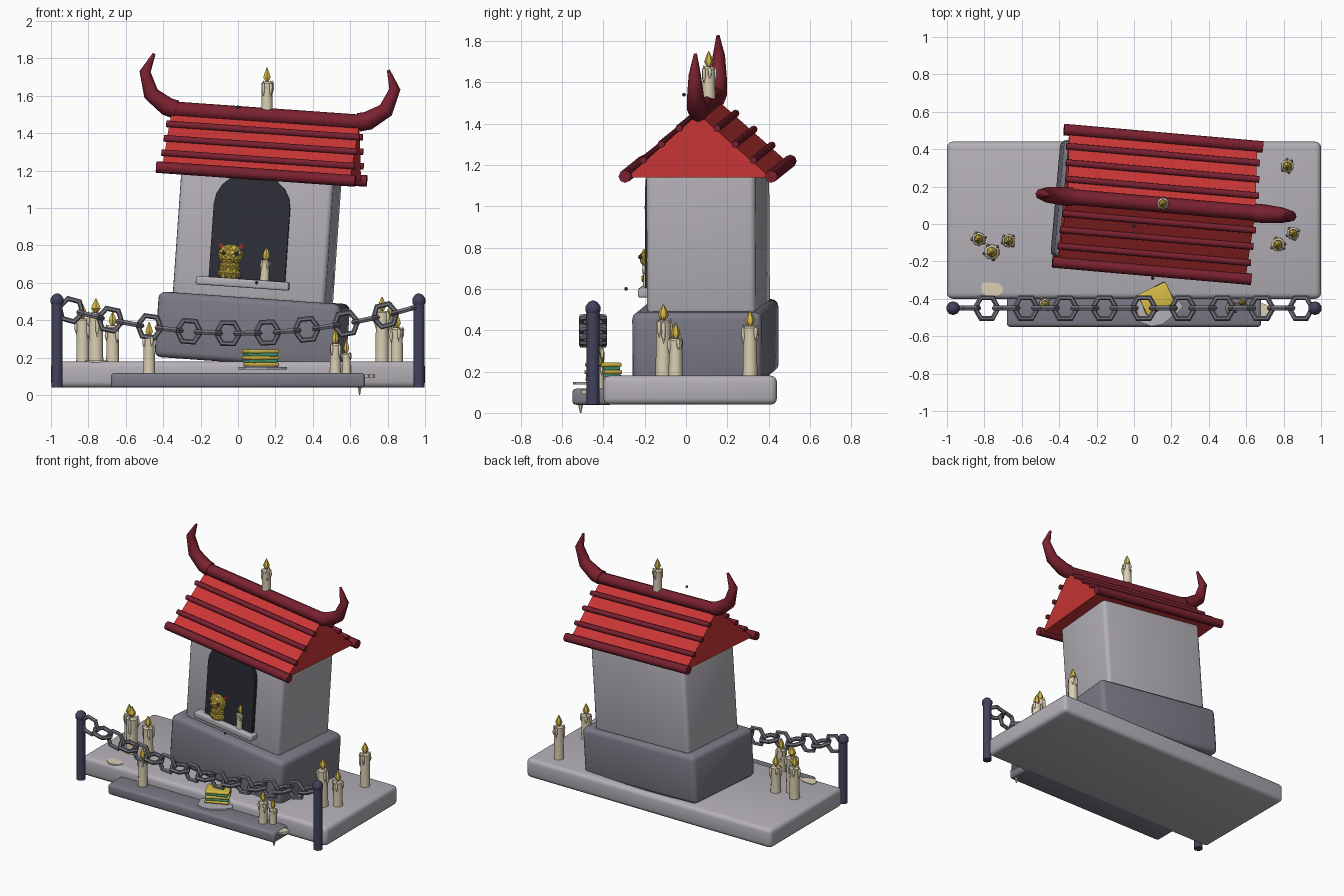
import bpy, bmesh, math, random
from math import sin, cos, pi, radians
from mathutils import Matrix, Vector

random.seed(4)
if "Cube" in bpy.data.objects:
    bpy.data.objects.remove(bpy.data.objects["Cube"])


def material(name, hex_code):
    rgb = [int(hex_code[i:i + 2], 16) / 255 for i in (0, 2, 4)]
    lin = [c / 12.92 if c < 0.04 else ((c + 0.055) / 1.055) ** 2.4 for c in rgb] + [1]
    m = bpy.data.materials.new(name)
    m.use_nodes = True
    m.diffuse_color = lin
    m.node_tree.nodes["Principled BSDF"].inputs["Base Color"].default_value = lin
    return m


STONE = material("light stone", "b4b0b7")
DARK_STONE = material("dark stone", "7b7a86")
RED = material("roof red", "cc3636")
MAROON = material("dark red", "7a2130")
NAVY = material("post navy", "41425c")
IRON = material("chain iron", "74747e")
WAX = material("cream wax", "dcd0b4")
GOLD = material("gold", "d8bc48")
BLACK = material("dark niche", "2d2e38")
GREEN = material("green", "45a37c")

# Leaning frame shared by the whole shrine building
LEAN = (Matrix.Translation((0.065, 0.095, 0.18))
        @ Matrix.Rotation(radians(-5), 4, 'Z') @ Matrix.Rotation(radians(4), 4, 'Y'))
WORLD = Matrix.Identity(4)


def finish(bm, name, mat, frame=WORLD, angle=38):
    bmesh.ops.recalc_face_normals(bm, faces=bm.faces)
    me = bpy.data.meshes.new(name)
    bm.to_mesh(me)
    bm.free()
    me.materials.append(mat)
    ob = bpy.data.objects.new(name, me)
    ob.matrix_world = frame
    bpy.context.collection.objects.link(ob)
    if angle:
        bpy.ops.object.select_all(action='DESELECT')
        ob.select_set(True)
        bpy.context.view_layer.objects.active = ob
        bpy.ops.object.shade_smooth_by_angle(angle=radians(angle))
    return ob


def box(name, center, size, mat, frame=WORLD, bevel=0.02, turn=0):
    bm = bmesh.new()
    bmesh.ops.create_cube(bm, size=1, matrix=Matrix.Diagonal((*size, 1)))
    if bevel:
        bmesh.ops.bevel(bm, geom=bm.edges[:], offset=bevel, segments=3, profile=0.5, affect='EDGES')
    return finish(bm, name, mat,
                  frame @ Matrix.Translation(center) @ Matrix.Rotation(radians(turn), 4, 'Z'))


def tube(bm, path, sides=8):
    """Loft circles along (point, radius) pairs lying in an xz plane."""
    rings = []
    pts = [Vector(p) for p, r in path]
    for i, (p, r) in enumerate(path):
        d = (pts[min(i + 1, len(pts) - 1)] - pts[max(i - 1, 0)]).normalized()
        side = Vector((0, 1, 0))
        up = d.cross(side)
        rings.append([bm.verts.new(pts[i] + r * (cos(a) * side + sin(a) * up))
                      for a in (2 * pi * k / sides for k in range(sides))])
    for a, b in zip(rings, rings[1:]):
        for k in range(sides):
            n = (k + 1) % sides
            bm.faces.new((a[k], a[n], b[n], b[k]))
    bm.faces.new(rings[0])
    bm.faces.new(rings[-1])


def tube_part(name, path, mat, frame=WORLD, sides=8):
    bm = bmesh.new()
    tube(bm, path, sides)
    return finish(bm, name, mat, frame, 50)


def upright(profile):
    return [((0, 0, z), r) for r, z in profile]


def prism(name, outline, depth_axis, a, b, mat, frame):
    """Extrude a 2D outline between a and b along x or y."""
    bm = bmesh.new()
    put = (lambda u, v, w: (w, u, v)) if depth_axis == 'X' else (lambda u, v, w: (u, w, v))
    ends = [[bm.verts.new(put(u, v, w)) for u, v in outline] for w in (a, b)]
    for e in ends:
        bm.faces.new(e)
    for k in range(len(outline)):
        n = (k + 1) % len(outline)
        bm.faces.new((ends[0][k], ends[0][n], ends[1][n], ends[1][k]))
    return finish(bm, name, mat, frame, 0)


def ball(name, center, r, mat, frame=WORLD, scale=(1, 1, 1), spike=0):
    bm = bmesh.new()
    bmesh.ops.create_icosphere(bm, subdivisions=2, radius=r, matrix=Matrix.Diagonal((*scale, 1)))
    if spike:
        bmesh.ops.poke(bm, faces=bm.faces[:], offset=spike)
    return finish(bm, name, mat, frame @ Matrix.Translation(center), 0 if spike else 60)


def candle(x, y, z, h, r=0.032, frame=WORLD):
    at = frame @ Matrix.Translation((x, y, z))
    bm = bmesh.new()
    tube(bm, upright([(r * 1.05, 0), (r * 0.95, h * 0.8), (r, h - 0.01), (r * 0.7, h)]), 10)
    # wax drips running down the side
    for k in range(4):
        a = k * pi / 2 + random.uniform(0, 1)
        length = random.uniform(0.15, 0.3) * h
        place = (Matrix.Translation((r * cos(a), r * sin(a), h - length * 0.8))
                 @ Matrix.Diagonal((r * 0.3, r * 0.3, length, 1)))
        bmesh.ops.create_icosphere(bm, subdivisions=1, radius=1, matrix=place)
    finish(bm, "candle", WAX, at)
    f = r * 0.72
    tube_part("candle_flame", upright([(f * 0.4, h), (f, h + 0.022), (f * 0.75, h + 0.042),
                                       (f * 0.1, h + 0.075)]), GOLD, at, 6)


def puddle(name, center, rx, ry, mat, t=0.01):
    bm = bmesh.new()
    ring = []
    for k in range(14):
        a, s = 2 * pi * k / 14, random.uniform(0.75, 1.05)
        ring.append(bm.verts.new((rx * s * cos(a), ry * s * sin(a), 0)))
    face = bm.faces.new(ring)
    new = bmesh.ops.extrude_face_region(bm, geom=[face])["geom"]
    bmesh.ops.translate(bm, vec=(0, 0, t), verts=[v for v in new if isinstance(v, bmesh.types.BMVert)])
    finish(bm, name, mat, Matrix.Translation(center), 0)


# Ground slabs
box("platform", (0, 0.02, 0.11), (2, 0.84, 0.14), STONE, bevel=0.03)
box("front_step", (0, -0.45, 0.078), (1.36, 0.2, 0.078), DARK_STONE, bevel=0.018)

# Shrine building
box("plinth", (0, 0, 0.165), (0.98, 0.63, 0.35), DARK_STONE, LEAN, 0.035)
box("shrine_body", (-0.01, 0.015, 0.67), (0.82, 0.53, 0.7), STONE, LEAN, 0.028)
arch = [(-0.23, 0.42), (0.18, 0.42)]
arch += [(-0.025 + 0.205 * cos(a), 0.83 + 0.18 * sin(a)) for a in (pi * k / 10 for k in range(11))]
prism("niche", arch, 'Y', -0.275, -0.2, BLACK, LEAN)
box("niche_ledge", (-0.045, -0.265, 0.415), (0.5, 0.09, 0.045), STONE, LEAN, 0.01)

# Roof with battens down both slopes
RY, EAVE, RIDGE, HALF = 0.015, 0.995, 1.305, 0.35
prism("roof", [(RY - HALF, EAVE), (RY + HALF, EAVE), (RY, RIDGE)], 'X', -0.515, 0.495, RED, LEAN)
for side in (-1, 1):
    for k in range(1, 5):
        t = k / 4
        r = 0.031 if k == 4 else 0.018
        half = 0.535 if k == 4 else 0.52
        y, z = RY + side * (HALF * t + 0.005), RIDGE + (EAVE - RIDGE) * t + 0.008
        tube_part("eave_beam" if k == 4 else "roof_batten",
                  [((-0.01 - half, y, z), r), ((-0.01 + half, y, z), r)], MAROON, LEAN)
tube_part("ridge_beam", [((-0.52, RY, 1.315), 0.042), ((0.52, RY, 1.315), 0.042)], MAROON, LEAN)
for side in (-1, 1):
    horn = [(0.49, 0, 0.05), (0.54, 0.012, 0.05), (0.632, 0.075, 0.042),
            (0.672, 0.19, 0.03), (0.63, 0.29, 0.008)]
    tube_part("ridge_horn", [((side * x, RY, 1.315 + z), r) for x, z, r in horn], MAROON, LEAN)

# Small idol on the ledge
IX, IY = -0.12, -0.265
ball("idol_base", (IX, IY, 0.462), 0.06, GOLD, LEAN, (1.05, 0.9, 0.55), 0.006)
ball("idol_body", (IX, IY, 0.5), 0.055, GOLD, LEAN, (1, 0.9, 0.7), 0.006)
ball("idol_head", (IX, IY, 0.562), 0.064, GOLD, LEAN, (1.05, 0.95, 0.9), 0.006)
for side in (-1, 1):
    ball("idol_eye", (IX + side * 0.035, IY - 0.056, 0.57), 0.011, BLACK, LEAN)
    tube_part("idol_horn", [((IX + side * 0.045, IY, 0.595), 0.017),
                            ((IX + side * 0.062, IY, 0.62), 0.013),
                            ((IX + side * 0.06, IY, 0.65), 0.002)], RED, LEAN, 6)

# Candles: (x, y, base z, height, radius)
for spec in [(-0.83, -0.08, 0.18, 0.23, 0.035), (-0.76, -0.15, 0.18, 0.26, 0.04),
             (-0.67, -0.09, 0.18, 0.19, 0.035), (-0.475, -0.43, 0.115, 0.2, 0.032),
             (0.52, -0.45, 0.115, 0.16, 0.03), (0.58, -0.42, 0.115, 0.11, 0.024),
             (0.77, -0.11, 0.18, 0.27, 0.036), (0.85, -0.05, 0.18, 0.18, 0.033),
             (0.82, 0.31, 0.18, 0.24, 0.034), (0.155, 0.11, 1.52, 0.155, 0.031)]:
    candle(*spec)
candle(0.07, -0.27, 0.437, 0.11, 0.024, LEAN)

# Spilled wax and a hanging drip
puddle("wax_spill", (-0.76, -0.35, 0.174), 0.075, 0.045, WAX)
puddle("wax_spill_step", (0.685, -0.46, 0.092), 0.045, 0.045, WAX, 0.018)
tube_part("wax_drip", upright([(0.003, 0), (0.012, 0.04), (0.016, 0.1)]), WAX,
          Matrix.Translation((0.65, -0.51, 0)), 6)

# Stacked offering on a flat slab
puddle("offering_slab", (0.125, -0.44, 0.137), 0.14, 0.11, STONE, 0.012)
for k in range(5):
    gold = k % 2 == 0
    box("offering_layer", (0.12, -0.4, 0.163 + k * 0.0175),
        (0.165 if gold else 0.155, 0.125 if gold else 0.118, 0.021), GOLD if gold else GREEN,
        bevel=0.008, turn=22 + 3 * (k % 3))

# Fence posts and sagging chain
for side in (-1, 1):
    at = Matrix.Translation((side * 0.967, -0.45, 0))
    tube_part("fence_post", upright([(0.031, 0.04), (0.031, 0.49)]), NAVY, at, 10)
    tube_part("post_cap", upright([(0.028, 0.48), (0.037, 0.492), (0.037, 0.515),
                                   (0.022, 0.535), (0.006, 0.543)]), NAVY, at, 10)
for i in range(18):
    x = -0.893 + i * 0.105
    slope = math.atan(0.31 * x)
    bm = bmesh.new()
    verts = []
    for a in (pi * k / 3 for k in range(6)):
        out = Vector((cos(a), sin(a), 0))
        verts.append([bm.verts.new(out * (0.064 + 0.015 * cos(b)) + Vector((0, 0, 0.015 * sin(b))))
                      for b in (pi * j / 3 for j in range(6))])
    for k in range(6):
        for j in range(6):
            p, q, n = verts[k], verts[(k + 1) % 6], (j + 1) % 6
            bm.faces.new((p[j], q[j], q[n], p[n]))
    finish(bm, "chain_link", IRON,
           Matrix.Translation((x, -0.45, 0.33 + 0.155 * x * x)) @ Matrix.Rotation(-slope, 4, 'Y')
           @ Matrix.Rotation(pi / 2 if i % 2 == 0 else 0, 4, 'X'), 0)

# Tiny flies
for spot in ((0.1, -0.29, 0.6), (0, -0.01, 1.54)):
    ball("fly", spot, 0.009, BLACK)
